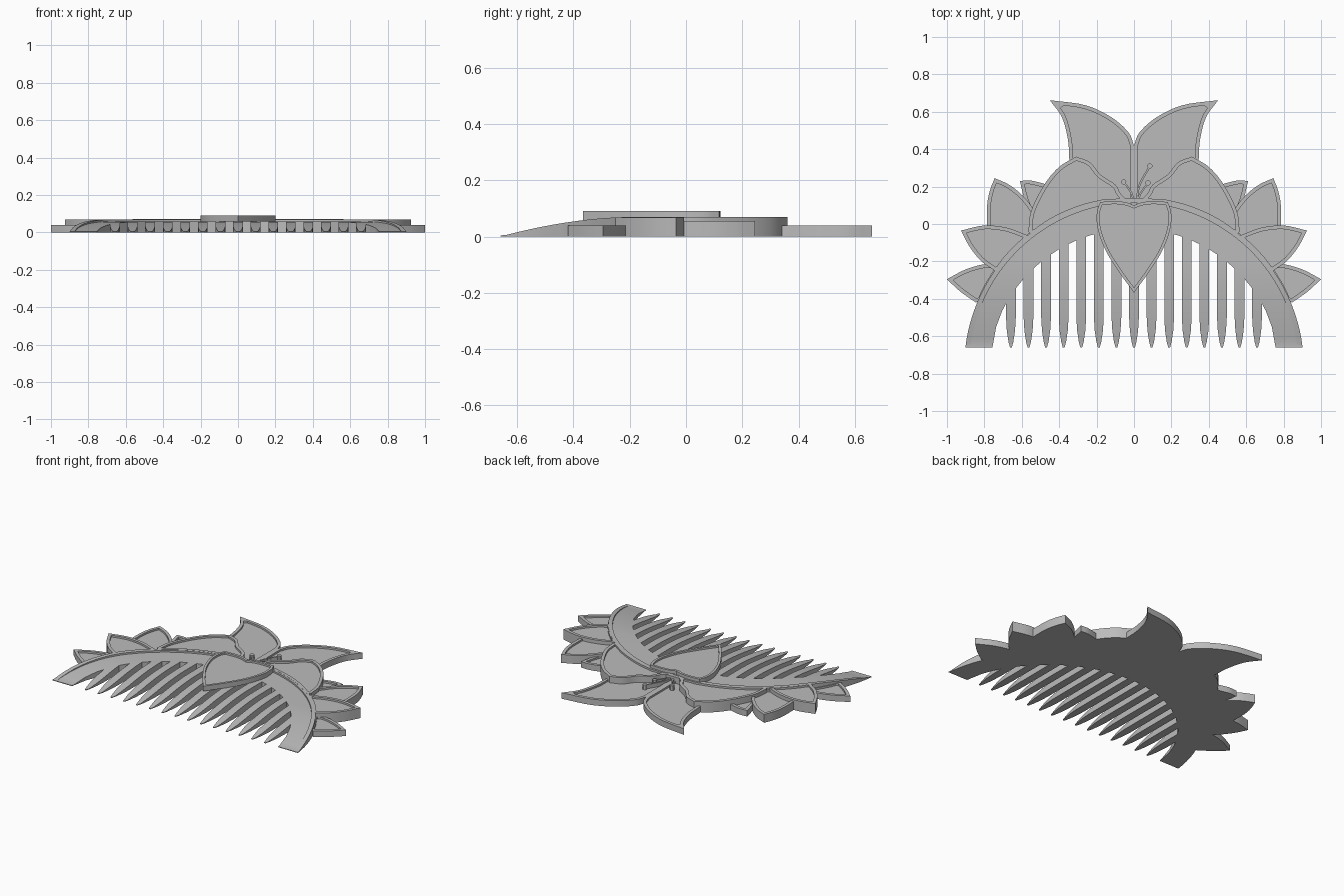
import bpy, bmesh, math
from mathutils import Vector
from mathutils.geometry import intersect_point_line

if "Cube" in bpy.data.objects:
    bpy.data.objects.remove(bpy.data.objects["Cube"])

metal = bpy.data.materials.new("grey")
metal.diffuse_color = (0.5, 0.5, 0.5, 1)
metal.use_nodes = True
metal.node_tree.nodes["Principled BSDF"].inputs["Base Color"].default_value = metal.diffuse_color
CY, R_OUT, R_RIM = -0.768, 0.908, 0.882      # comb arc


def curve(pts, n=5):
    """Smooth curve through the points, without its last point."""
    p = [Vector(q) for q in pts]
    p = [2 * p[0] - p[1]] + p + [2 * p[-1] - p[-2]]
    out = []
    for a, b, c, d in zip(p, p[1:], p[2:], p[3:]):
        for k in range(n):
            t = k / n
            out.append(0.5 * (2 * b + (c - a) * t + (2 * a - 5 * b + 4 * c - d) * t * t
                              + (3 * b - a - 3 * c + d) * t ** 3))
    return out


def outline(*segments):
    """Join curves that meet at sharp corners; each runs on to the next one's start."""
    following = segments[1:] + segments[:1]
    return [p for s, f in zip(segments, following) for p in curve(list(s) + [f[0]])]


def arc(r, a0, a1, n=4, cy=CY):
    """Arc points; angles in degrees from straight up, positive to the right."""
    out = []
    for k in range(n + 1):
        a = math.radians(a0 + (a1 - a0) * k / n)
        out.append((r * math.sin(a), cy + r * math.cos(a)))
    return out


def edge_distance(p, a, b):
    q, t = intersect_point_line(p, a, b)
    return (p - (a if t < 0 else b if t > 1 else q.to_2d())).length


def offset_inside(pts, t):
    """Outline moved inwards by t, leaving out points that come too close."""
    pairs = list(zip(pts, pts[1:] + pts[:1]))
    turn = 1 if sum(a.x * b.y - b.x * a.y for a, b in pairs) > 0 else -1
    out = []
    for (a, b), (_, c) in zip(pairs[-1:] + pairs[:-1], pairs):
        d0, d1 = (b - a).normalized(), (c - b).normalized()
        n0, n1 = Vector((-d0.y, d0.x)) * turn, Vector((-d1.y, d1.x)) * turn
        k = 1 + n0.dot(n1)
        if k < 0.05:
            continue
        q = b + (n0 + n1) * (t / k)
        crossings = sum((u.y > q.y) != (v.y > q.y) and
                        q.x < u.x + (q.y - u.y) * (v.x - u.x) / (v.y - u.y) for u, v in pairs)
        if crossings % 2 and min(edge_distance(q, u, v) for u, v in pairs) > 0.97 * t:
            out.append(q)
    return out


def finish(bm, name):
    bmesh.ops.recalc_face_normals(bm, faces=bm.faces)
    me = bpy.data.meshes.new(name)
    bm.to_mesh(me)
    bm.free()
    me.materials.append(metal)
    ob = bpy.data.objects.new(name, me)
    bpy.context.collection.objects.link(ob)
    bpy.ops.object.select_all(action='DESELECT')
    ob.select_set(True)
    bpy.context.view_layer.objects.active = ob
    bpy.ops.object.shade_smooth_by_angle(angle=math.radians(30))


def fill(bm, loops, z):
    """Flat sheet bounded by the loops; a second loop is a hole."""
    edges = []
    for pts in loops:
        vs = [bm.verts.new((p[0], p[1], z)) for p in pts]
        edges += [bm.edges.new((a, b)) for a, b in zip(vs, vs[1:] + vs[:1])]
    geom = bmesh.ops.triangle_fill(bm, use_beauty=True, edges=edges, normal=(0, 0, 1))["geom"]
    return [f for f in geom if isinstance(f, bmesh.types.BMFace)]


def raise_sheet(bm, faces):
    ext = bmesh.ops.extrude_face_region(bm, geom=faces, use_keep_orig=True)["geom"]
    return [v for v in ext if isinstance(v, bmesh.types.BMVert)]


def plate(name, pts, z0, z1, rim=0.0, depth=0.012):
    """Flat slab, with a raised border when rim is set."""
    pts = [Vector(p) for p in pts]
    bm = bmesh.new()
    floor = z1 - depth if rim else z1
    for v in raise_sheet(bm, fill(bm, [pts], z0)):
        v.co.z = floor
    if rim:
        for v in raise_sheet(bm, fill(bm, [pts, offset_inside(pts, rim)], floor)):
            v.co.z = z1
    finish(bm, name)


def sloped(name, pts, height):
    """Slab whose top curves down to the tooth tips."""
    bm = bmesh.new()
    fill(bm, [pts], 0)
    for k in range(14):
        bmesh.ops.bisect_plane(bm, geom=bm.verts[:] + bm.edges[:] + bm.faces[:],
                               plane_co=(0, -0.64 + 0.034 * k, 0), plane_no=(0, 1, 0))
    for v in raise_sheet(bm, bm.faces[:]):
        t = min(1, max(0, (-0.2 - v.co.y) / 0.46))
        v.co.z = max(0.004, height * (1 - t ** 1.8))
    finish(bm, name)


def petal_pair(name, height, *segments):
    pts = outline(*segments)
    plate("left_" + name, pts, 0, height, rim=0.02)
    plate("right_" + name, [(-p.x, p.y) for p in reversed(pts)], 0, height, rim=0.02)


# comb body: outer arc, feet and fifteen pointed teeth
def inner_y(x):
    return -0.81 + math.sqrt(0.785 ** 2 - x * x)


END = math.degrees(math.acos((-0.66 - CY) / R_OUT))
body = arc(R_OUT, -END, END, 56)
foot = [(-0.757, -0.66), (-0.737, -0.55), (-0.705, inner_y(0.705))]
flank = [(0.026, -0.50), (0.022, -0.57), (0.013, -0.63), (0.005, -0.66)]
inner = list(foot)
for i in range(-7, 8):
    x = 0.094 * i
    inner.append((x - 0.026, inner_y(x - 0.026)))
    inner += [(x - w, y) for w, y in flank] + [(x + w, y) for w, y in reversed(flank)]
    inner.append((x + 0.026, inner_y(x + 0.026)))
inner += [(-x, y) for x, y in reversed(foot)]
sloped("comb_body", body + inner[::-1], 0.058)

# raised border along the comb arc
sloped("comb_rim", body + arc(R_RIM, END - 1, -END + 1, 56), 0.069)

# petals, from the back middle round to the sides
petal_pair("back_petal", 0.04,
           [(-0.347, 0.355), (-0.353, 0.45), (-0.385, 0.57)],
           [(-0.45, 0.662), (-0.26, 0.635), (-0.12, 0.57), (-0.03, 0.49)],
           [(0, 0.42)], [(0, 0.08)], [(-0.30, 0.06)])
petal_pair("wide_petal", 0.07,
           [(-0.565, -0.04), (-0.55, 0.07), (-0.48, 0.21), (-0.40, 0.305)],
           [(-0.31, 0.36), (-0.235, 0.33), (-0.18, 0.265), (-0.10, 0.21), (-0.07, 0.16)],
           [(-0.01, 0.105)], arc(0.895, -10, -37))
petal_pair("small_petal", 0.04,
           [(-0.54, 0.02), (-0.585, 0.13)], [(-0.61, 0.23), (-0.55, 0.232)],
           [(-0.46, 0.21)], [(-0.40, 0.05)])
petal_pair("upper_side_petal", 0.056,
           [(-0.785, -0.03), (-0.785, 0.10), (-0.77, 0.18)],
           [(-0.745, 0.245), (-0.66, 0.205), (-0.575, 0.13)],
           [(-0.50, 0.02)], arc(0.893, -35, -45))
petal_pair("middle_side_petal", 0.068,
           [(-0.745, -0.25), (-0.82, -0.195), (-0.88, -0.12)],
           [(-0.925, -0.035), (-0.80, -0.008), (-0.68, -0.02)],
           [(-0.57, -0.06)], arc(0.893, -40, -54))
petal_pair("lower_side_petal", 0.04,
           [(-0.845, -0.42), (-0.93, -0.36)],
           [(-1.0, -0.295), (-0.90, -0.243), (-0.80, -0.215)],
           [(-0.74, -0.22)], arc(0.893, -55, -66))

# heart-shaped front petal lying over the teeth
side = [(-0.085, -0.25), (-0.155, -0.135), (-0.195, -0.02), (-0.198, 0.065)]
brow = [(-0.18, 0.118), (-0.10, 0.122), (-0.04, 0.115)]
flip = lambda s: [(-x, y) for x, y in reversed(s)]
plate("front_petal", outline([(0, -0.367)] + side, brow, [(0, 0.10)] + flip(brow[1:]),
                             flip(brow[:1]) + flip(side)), 0.057, 0.09, rim=0.016)

# stamens: thin stems with round heads
for k, (x, y, bend) in enumerate([(0.085, 0.31, -0.02), (-0.055, 0.225, 0.015), (0.075, 0.22, -0.01)]):
    root, tip = Vector((0.012 * (k != 1), 0.10)), Vector((x, y))
    mid = (root + tip) / 2 + Vector((bend, 0))
    along = (tip - root).normalized()
    off = Vector((along.y, -along.x)) * 0.005
    plate(f"stamen_stem_{k}", outline([root + off, mid + off], [tip + off],
                                      [tip - off, mid - off], [root - off]), 0.01, 0.055)
    plate(f"stamen_head_{k}", arc(0.014, 0, 330, 11, 0), 0.01, 0.06)
    bpy.context.object.location = (x, y, 0)
